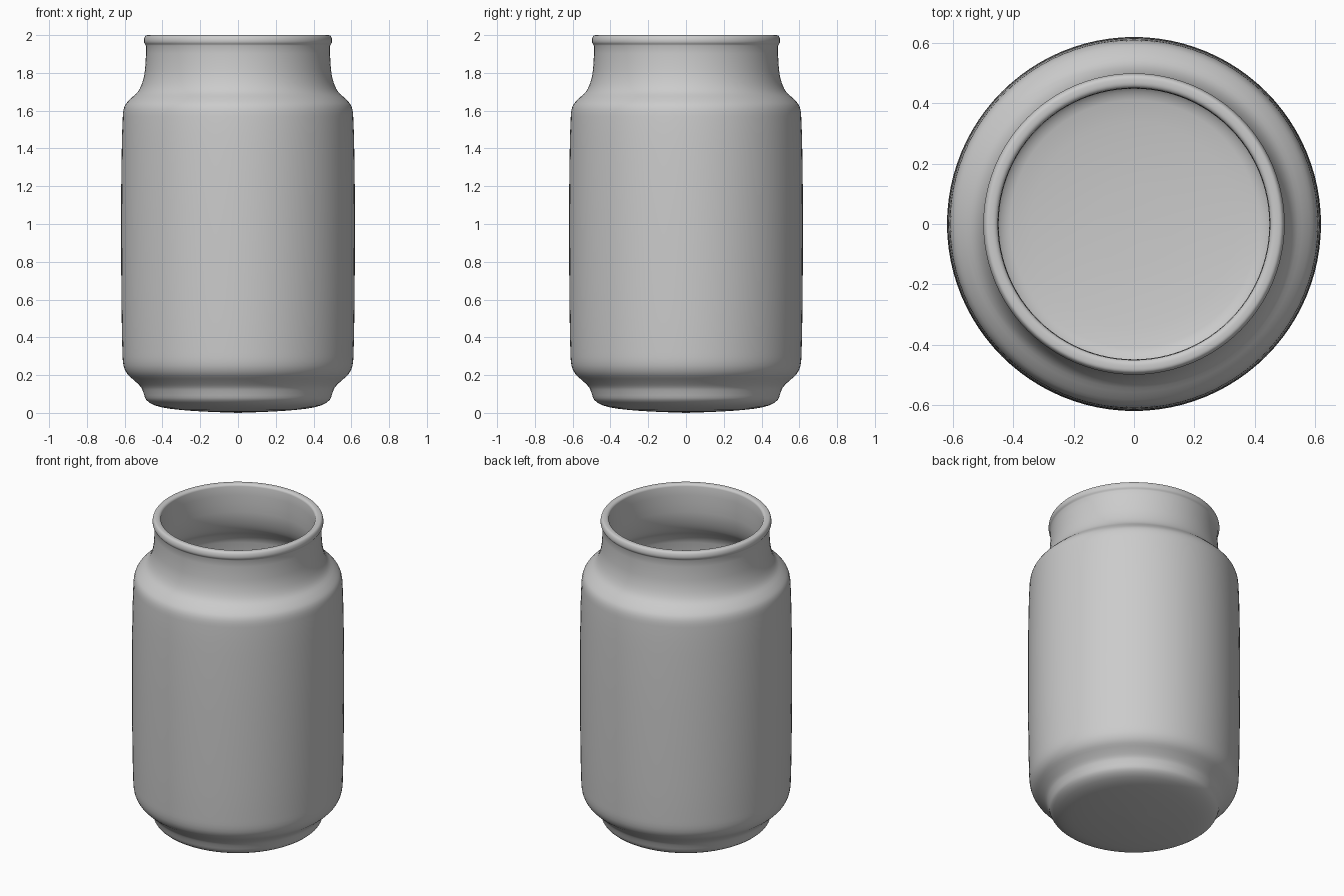
import bpy, bmesh, math
from mathutils import Vector

if "Cube" in bpy.data.objects:
    bpy.data.objects.remove(bpy.data.objects["Cube"])

SEGMENTS = 96
STEPS = 3

# Profile (radius, height): outside from base centre up to the lip
outer = [(0, 0), (0.2, 0.008), (0.36, 0.022), (0.44, 0.04), (0.485, 0.068),
         (0.5, 0.105), (0.513, 0.135), (0.545, 0.168), (0.585, 0.205),
         (0.606, 0.25), (0.612, 0.32), (0.617, 0.6), (0.619, 1.0),
         (0.617, 1.3), (0.61, 1.57), (0.6, 1.625), (0.57, 1.662),
         (0.53, 1.70), (0.506, 1.75), (0.492, 1.82), (0.488, 1.945)]
lip = [(0.497, 1.96), (0.498, 1.978), (0.49, 1.996), (0.475, 2.0),
       (0.458, 1.997), (0.45, 1.985)]
# Inside from the lip down to the floor
inner = [(0.45, 1.82), (0.465, 1.74), (0.495, 1.675), (0.54, 1.63),
         (0.567, 1.57), (0.576, 1.3), (0.579, 1.0), (0.576, 0.6),
         (0.571, 0.32), (0.56, 0.26), (0.52, 0.2), (0.48, 0.16),
         (0.465, 0.12), (0.45, 0.09), (0.41, 0.07), (0.2, 0.05), (0, 0.045)]


def smooth_curve(points):
    """Catmull-Rom with chord-limited tangents through the points."""
    p = [Vector(q) for q in points]
    n = len(p)
    tang = []
    for i in range(n):
        t = p[min(i + 1, n - 1)] - p[max(i - 1, 0)]
        tang.append(t.normalized())
    out = []
    for i in range(n - 1):
        length = (p[i + 1] - p[i]).length
        for k in range(STEPS):
            s = k / STEPS
            out.append(p[i] * (2*s**3 - 3*s**2 + 1) + p[i+1] * (3*s**2 - 2*s**3)
                       + tang[i] * length * (s**3 - 2*s**2 + s)
                       + tang[i+1] * length * (s**3 - s**2))
    return out + [p[-1]]


def lathe(name, profile):
    bm = bmesh.new()
    verts = [bm.verts.new((max(q.x, 0), 0, q.y)) for q in profile]
    edges = [bm.edges.new(pair) for pair in zip(verts, verts[1:])]
    bmesh.ops.spin(bm, geom=verts + edges, cent=(0, 0, 0), axis=(0, 0, 1),
                   angle=math.tau, steps=SEGMENTS)
    bmesh.ops.remove_doubles(bm, verts=bm.verts[:], dist=0.0001)
    bmesh.ops.recalc_face_normals(bm, faces=bm.faces[:])
    for f in bm.faces:
        f.smooth = True
    mesh = bpy.data.meshes.new(name)
    bm.to_mesh(mesh)
    bm.free()
    obj = bpy.data.objects.new(name, mesh)
    bpy.context.collection.objects.link(obj)
    return obj


# Hollow jar with shoulder, neck and rolled lip
profile = smooth_curve(outer + lip + inner)
profile[0] = Vector((0, 0))
lathe("jar", profile)
